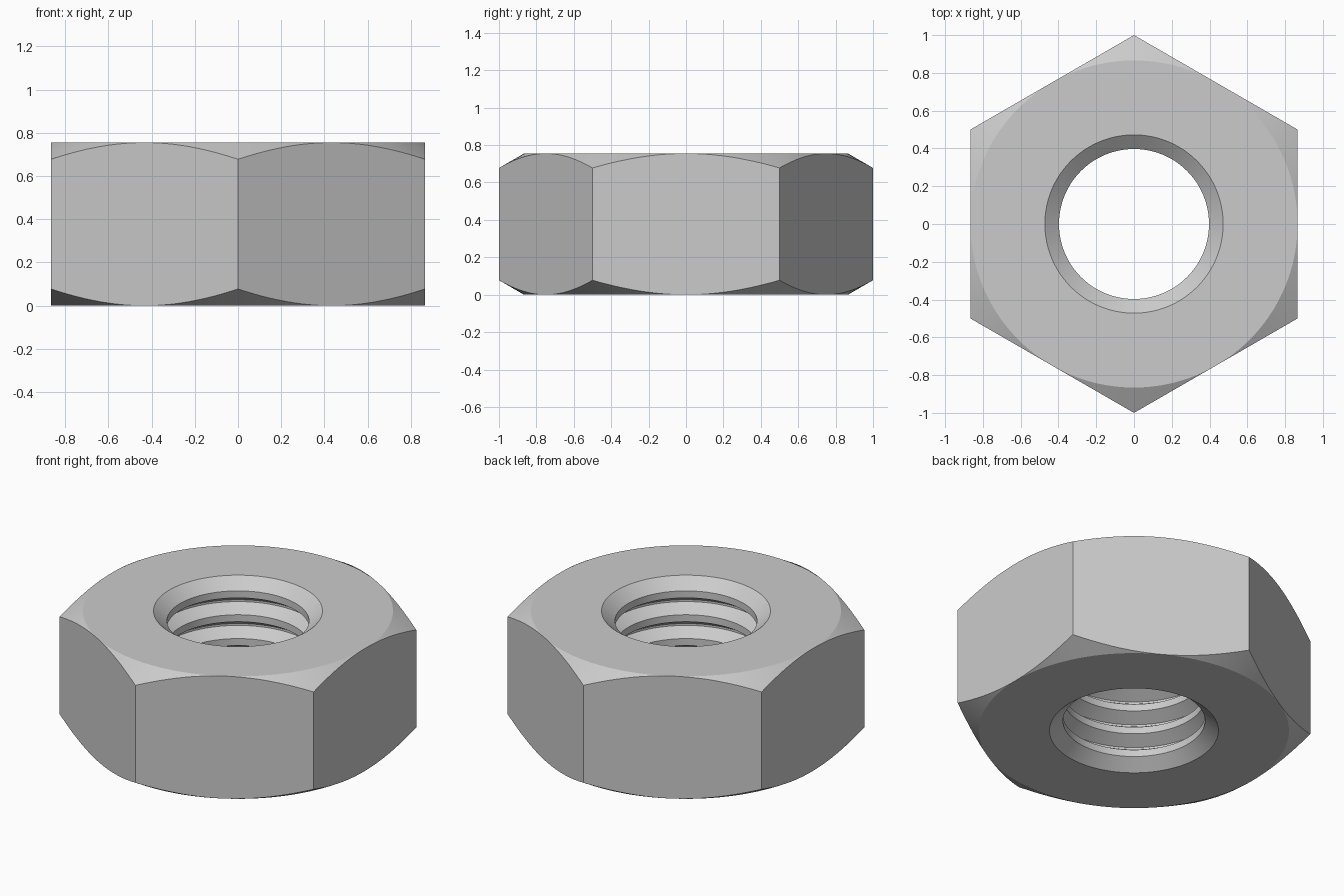
import bpy, bmesh, math

if "Cube" in bpy.data.objects:
    bpy.data.objects.remove(bpy.data.objects["Cube"])

HEIGHT = 0.755
FLAT = math.sqrt(3) / 2        # centre to flat, also the chamfer circle
SEGMENTS = 144
CREST, ROOT, MOUTH = 0.397, 0.472, 0.472
PITCH, CREST_W, ROOT_W = 0.147, 0.043, 0.012
MID = HEIGHT / 2

# Bore profile from bottom to top: countersink, five thread crests, countersink
bore = [(MOUTH, 0.0)]
for k in range(-2, 3):
    z = MID + k * PITCH
    bore += [(CREST, z - CREST_W / 2), (CREST, z + CREST_W / 2)]
    if k < 2:
        groove = z + PITCH / 2
        bore += [(ROOT, groove - ROOT_W / 2), (ROOT, groove + ROOT_W / 2)]
bore.append((MOUTH, HEIGHT))


def section(angle):
    """Closed radial section of the nut at one angle."""
    off = (angle - math.radians(30)) % math.radians(60) - math.radians(30)
    rim = FLAT / math.cos(off)
    drop = (rim - FLAT) * math.tan(math.radians(30))
    return bore + [(FLAT, HEIGHT), (rim, HEIGHT - drop), (rim, drop), (FLAT, 0.0)]


# Hexagonal body swept round the axis
bm = bmesh.new()
rings = []
for i in range(SEGMENTS):
    a = 2 * math.pi * i / SEGMENTS
    rings.append([bm.verts.new((r * math.cos(a), r * math.sin(a), z))
                  for r, z in section(a)])
count = len(rings[0])
for i in range(SEGMENTS):
    p, q = rings[i], rings[(i + 1) % SEGMENTS]
    for j in range(count):
        n = (j + 1) % count
        bm.faces.new((p[j], p[n], q[n], q[j]))
bmesh.ops.remove_doubles(bm, verts=bm.verts, dist=1e-5)
bmesh.ops.recalc_face_normals(bm, faces=bm.faces)

mesh = bpy.data.meshes.new("hex_nut")
bm.to_mesh(mesh)
bm.free()
nut = bpy.data.objects.new("hex_nut", mesh)
bpy.context.collection.objects.link(nut)

# Plain steel grey
steel = bpy.data.materials.new("steel_grey")
steel.diffuse_color = (0.6, 0.6, 0.6, 1.0)
steel.use_nodes = True
steel.node_tree.nodes["Principled BSDF"].inputs["Base Color"].default_value = steel.diffuse_color
mesh.materials.append(steel)

bpy.context.view_layer.objects.active = nut
nut.select_set(True)
bpy.ops.object.shade_smooth_by_angle(angle=math.radians(20))
